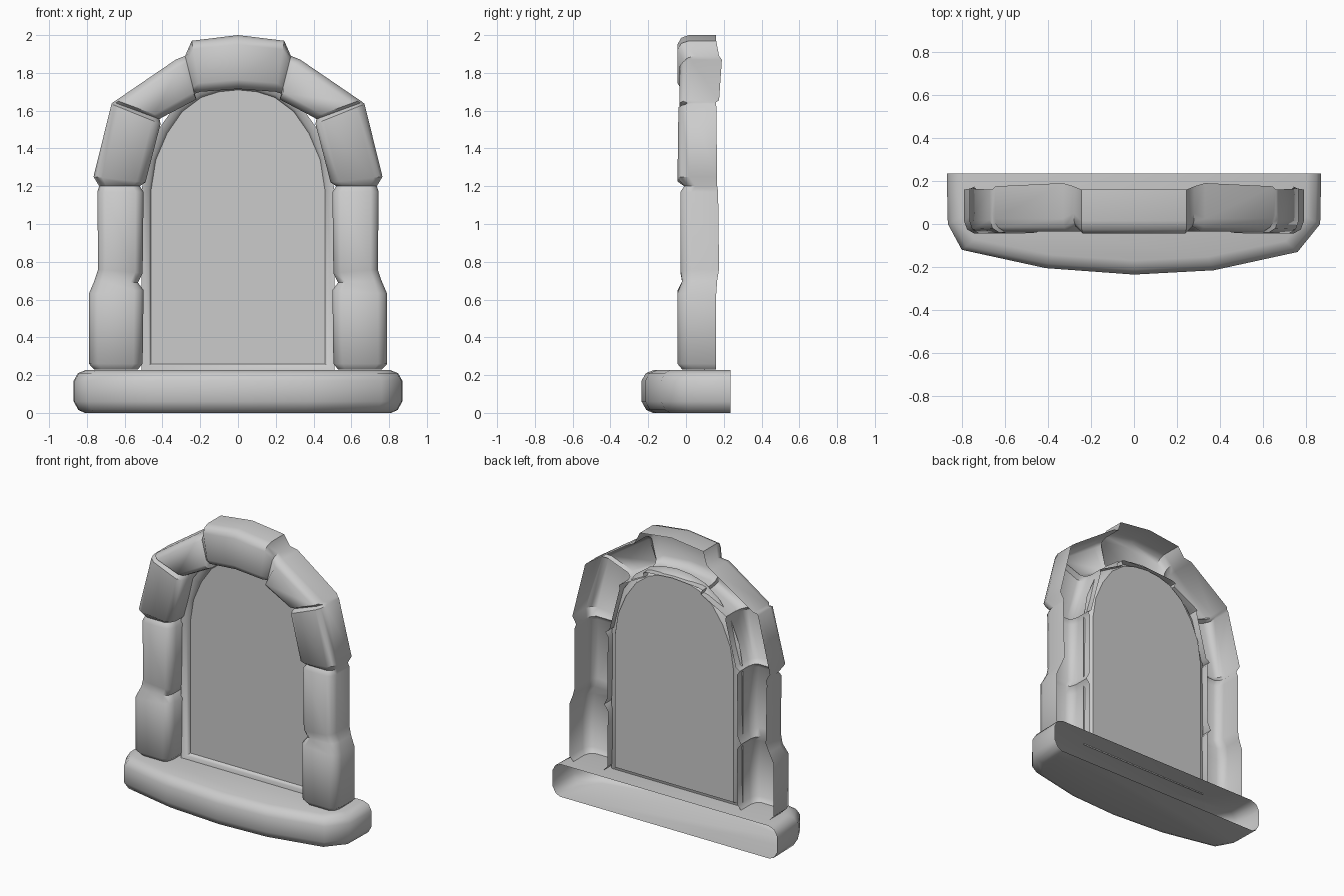
import bpy, bmesh, math

if "Cube" in bpy.data.objects:
    bpy.data.objects.remove(bpy.data.objects["Cube"])


def make(name, rings, close=False, caps=()):
    """Skin a list of point rings; close joins each ring, caps fills chosen rings."""
    bm = bmesh.new()
    rows = [[bm.verts.new(p) for p in r] for r in rings]
    n = len(rows[0])
    for a, b in zip(rows, rows[1:]):
        for i in range(n if close else n - 1):
            j = (i + 1) % n
            bm.faces.new((a[i], a[j], b[j], b[i]))
    for c in caps:
        bm.faces.new(rows[c])
    bmesh.ops.recalc_face_normals(bm, faces=bm.faces)
    # front-facing area must point to -y
    if sum(f.normal.y * f.calc_area() for f in bm.faces) > 0:
        bmesh.ops.reverse_faces(bm, faces=bm.faces)
    me = bpy.data.meshes.new(name)
    bm.to_mesh(me)
    bm.free()
    ob = bpy.data.objects.new(name, me)
    bpy.context.collection.objects.link(ob)
    bpy.ops.object.select_all(action='DESELECT')
    ob.select_set(True)
    bpy.context.view_layer.objects.active = ob
    bpy.ops.object.shade_smooth_by_angle(angle=math.radians(50))
    return ob


# stone surround: outer x, outer z, inner x, inner z, front y, back y
half = [
    (.76, .23, .53, .23, -.02, .16), (.79, .26, .505, .26, -.045, .16),
    (.79, .63, .50, .65, -.045, .16), (.76, .70, .53, .69, -.02, .165),
    (.74, .76, .505, .74, -.03, .175), (.745, 1.17, .50, 1.17, -.03, .17),
    (.735, 1.20, .52, 1.20, -.01, .165), (.765, 1.25, .49, 1.22, -.045, .165),
    (.67, 1.635, .41, 1.53, -.04, .16), (.66, 1.645, .415, 1.555, -.01, .16),
    (.645, 1.655, .40, 1.565, -.035, .175), (.33, 1.87, .22, 1.66, -.035, .19),
    (.28, 1.89, .23, 1.69, -.01, .175), (.245, 1.97, .20, 1.70, -.045, .16),
]
stations = half + [(0, 2.0, 0, 1.715, -.045, .16)]
stations += [(-a, b, -c, d, e, f) for a, b, c, d, e, f in reversed(half)]


def section(s):
    xo, zo, xi, zi, f, b = s

    def at(t, y):
        return (xo + (xi - xo) * t, y, zo + (zi - zo) * t)
    return [at(0, b), at(0, f + .06), at(.05, f + .02), at(.17, f), at(.83, f),
            at(.95, f + .02), at(1, f + .06), at(1, .15)]


make("stone_surround", [section(s) for s in stations])

# arched pane and its sloping rim
side = [(.46, .26), (.46, 1.18), (.435, 1.34), (.375, 1.48), (.295, 1.595), (.195, 1.67), (.1, 1.70)]
arch = side + [(0, 1.71)] + [(-x, z) for x, z in reversed(side)]


def ring(grow, y):
    out = []
    for x, z in arch:
        if z > 1.1:
            dx, dz = x, z - 1.2
            k = 1 + grow / math.hypot(dx, dz)
            out.append((dx * k, y, 1.2 + dz * k))
        else:
            out.append((x + math.copysign(grow, x), y, z - min(grow, .04)))
    return out


make("pane_and_rim", [ring(.05, .095), ring(.012, .105), ring(0, .13)], close=True, caps=(2,))

# sill with a bowed front and an open back
plan = [(-.87, .235), (-.865, 0), (-.80, -.12), (-.41, -.205), (0, -.235),
        (.37, -.215), (.76, -.13), (.865, 0), (.87, .235)]


def layer(inset, z):
    return [(x * (1 - inset / .87), y if y > .2 else y + inset * (.25 - y) / .485, z) for x, y in plan]


make("sill", [layer(.06, 0), layer(.025, .015), layer(0, .06), layer(0, .17),
              layer(.022, .21), layer(.065, .227)], caps=(0, -1))
